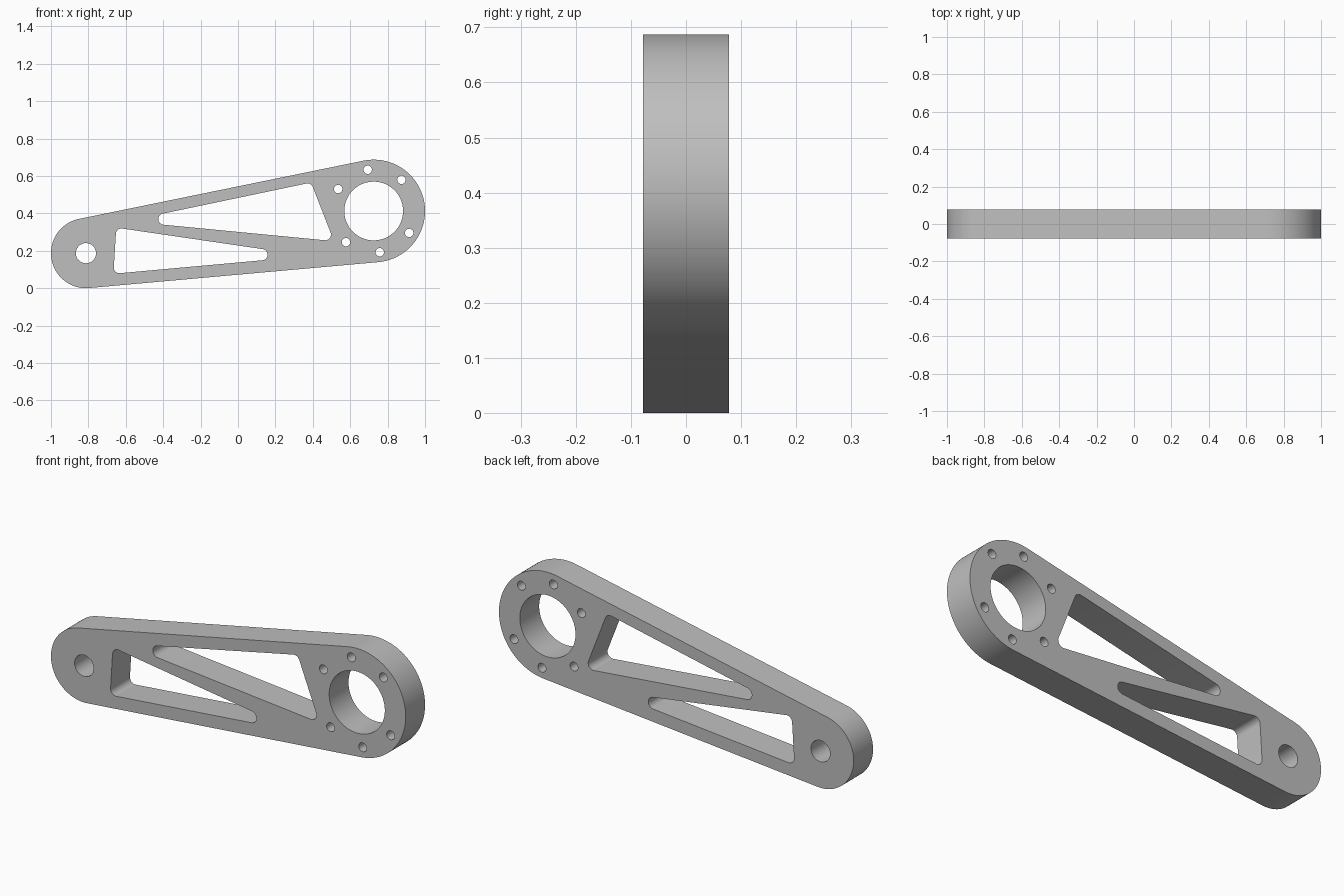
import bpy, bmesh
from math import sin, cos, pi, radians
from mathutils import Vector
from mathutils.geometry import convex_hull_2d

cube = bpy.data.objects.get("Cube")
if cube:
    bpy.data.objects.remove(cube, do_unlink=True)

HALF_DEPTH = 0.078
BIG = (0.7255, 0.4125)
SMALL = (-0.813, 0.187)


def circle(center, r, n=48):
    return [Vector((center[0] + r * cos(2 * pi * i / n),
                    center[1] + r * sin(2 * pi * i / n))) for i in range(n)]


def hull(*rings):
    """Outline of a belt stretched around several circles."""
    pts = [p for ring in rings for p in ring]
    return [pts[i] for i in convex_hull_2d(pts)]


# Outer outline: belt around the two round ends
outlines = [hull(circle(BIG, 0.2745, 128), circle(SMALL, 0.187, 128))]

# Bearing bore and pivot bore
outlines += [circle(BIG, 0.157, 96), circle(SMALL, 0.054)]

# Two opposite groups of three bolt holes, square to the arm's axis
for side in (98.3, 278.3):
    for step in (-50, 0, 50):
        a = radians(side + step)
        outlines.append(circle((BIG[0] + 0.223 * cos(a),
                                BIG[1] + 0.223 * sin(a)), 0.0225, 32))

# Rounded triangular lightening pockets
upper_pocket = [(-0.396, 0.369), (0.372, 0.530), (0.467, 0.286)]
lower_pocket = [(0.128, 0.179), (-0.623, 0.289), (-0.634, 0.110)]
for corners in (upper_pocket, lower_pocket):
    outlines.append(hull(*[circle(c, 0.03) for c in corners]))

# Filled, extruded profile
curve = bpy.data.curves.new("lever_arm", 'CURVE')
curve.dimensions = '2D'
curve.fill_mode = 'BOTH'
curve.extrude = HALF_DEPTH
for outline in outlines:
    spline = curve.splines.new('POLY')
    spline.points.add(len(outline) - 1)
    for point, p in zip(spline.points, outline):
        point.co = (p.x, p.y, 0, 1)
    spline.use_cyclic_u = True

arm = bpy.data.objects.new("lever_arm", curve)
bpy.context.collection.objects.link(arm)
arm.rotation_euler.x = pi / 2
bpy.ops.object.select_all(action='DESELECT')
arm.select_set(True)
bpy.context.view_layer.objects.active = arm
bpy.ops.object.convert(target='MESH')
arm = bpy.context.object
bpy.ops.object.transform_apply(location=False, rotation=True, scale=False)

# Weld the caps to the walls
bm = bmesh.new()
bm.from_mesh(arm.data)
bmesh.ops.remove_doubles(bm, verts=bm.verts, dist=0.0001)
bmesh.ops.recalc_face_normals(bm, faces=bm.faces)
bm.to_mesh(arm.data)
bm.free()
bpy.ops.object.shade_smooth_by_angle(angle=radians(30))

# Plain grey metal
grey = bpy.data.materials.new("plain grey")
grey.use_nodes = True
color = (0.52, 0.52, 0.52, 1)
grey.diffuse_color = color
grey.node_tree.nodes["Principled BSDF"].inputs["Base Color"].default_value = color
arm.data.materials.clear()
arm.data.materials.append(grey)
